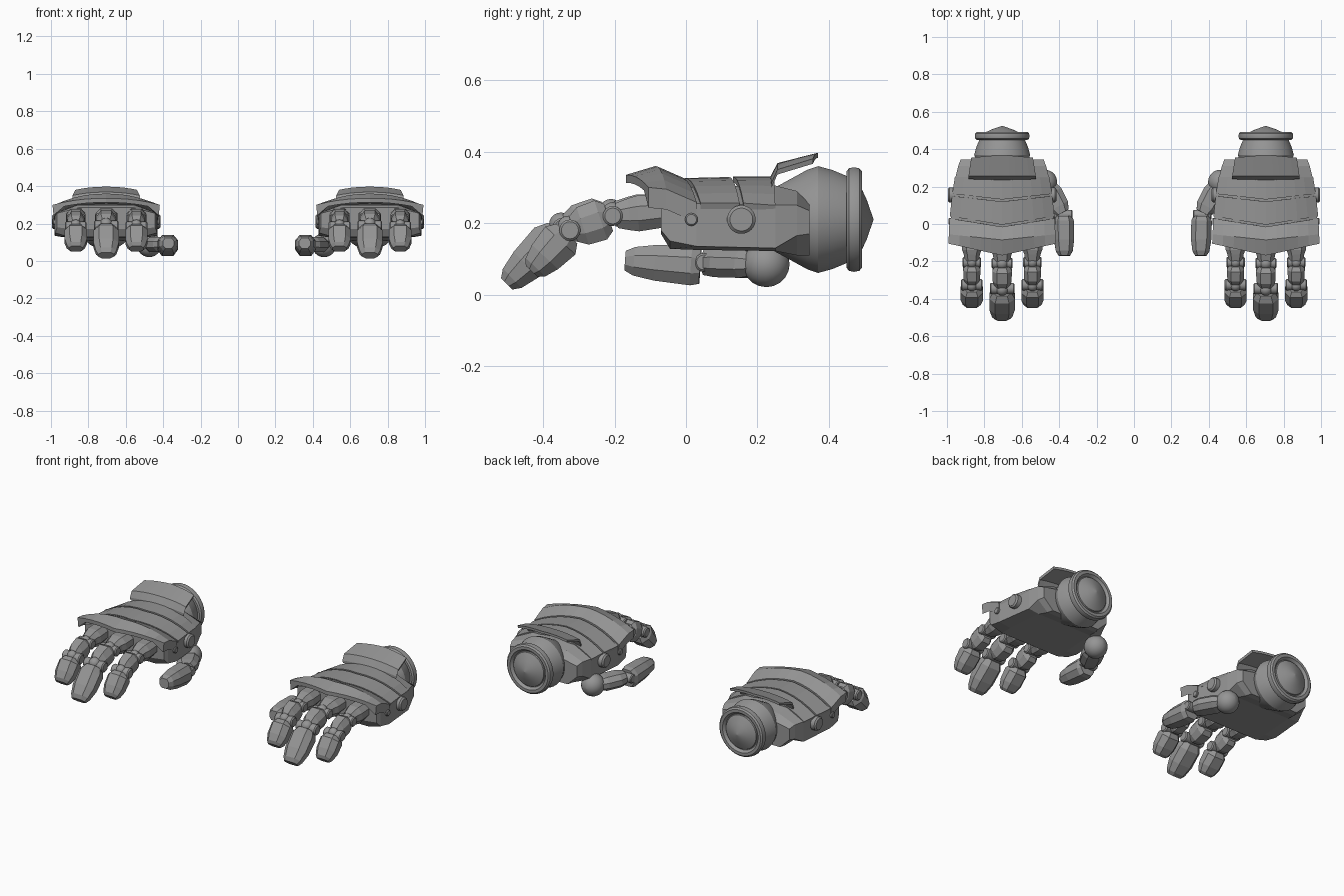
import bpy, bmesh, math
from mathutils import Vector

if "Cube" in bpy.data.objects:
    bpy.data.objects.remove(bpy.data.objects["Cube"], do_unlink=True)

metal = bpy.data.materials.new("grey_metal")
metal.use_nodes = True
GREY = (0.3, 0.3, 0.3, 1)
metal.diffuse_color = GREY
metal.node_tree.nodes["Principled BSDF"].inputs["Base Color"].default_value = GREY
HAND_X = 0.705


def loft(name, loops, smooth=False, shift=0.0):
    """Skin closed loops, cap both ends, and make a left and a mirrored right copy."""
    for side, word in ((1, "left"), (-1, "right")):
        bm = bmesh.new()
        rings = [[bm.verts.new((side * (HAND_X + p[0]) + (-0.015 if side < 0 else 0) * shift, p[1], p[2]))
                  for p in loop] for loop in loops]
        n = len(rings[0])
        for a, b in zip(rings, rings[1:]):
            for i in range(n):
                j = (i + 1) % n
                bm.faces.new((a[i], a[j], b[j], b[i]))
        for r in (rings[0], rings[-1]):
            for i in range(n // 2 - 1):
                bm.faces.new((r[i], r[i + 1], r[n - 2 - i], r[n - 1 - i]))
        bmesh.ops.recalc_face_normals(bm, faces=bm.faces)
        mesh = bpy.data.meshes.new(f"{word}_{name}")
        bm.to_mesh(mesh)
        bm.free()
        mesh.materials.append(metal)
        if smooth:
            for f in mesh.polygons:
                f.use_smooth = True
            mesh.set_sharp_from_angle(angle=math.radians(32))
        bpy.context.collection.objects.link(bpy.data.objects.new(mesh.name, mesh))


def lathe(name, centre, axis, profile, sides=32, shift=0.0):
    """Turn (distance along axis, radius) pairs around an axis."""
    axis = Vector(axis).normalized()
    u = axis.orthogonal().normalized()
    v = axis.cross(u)
    loops = []
    for d, r in profile:
        loops.append([Vector(centre) + axis * d
                      + (u * math.cos(t) + v * math.sin(t)) * r
                      for t in (math.tau * k / sides for k in range(sides))])
    loft(name, loops, True, shift)


def ball(name, centre, r, shift=0.0):
    lathe(name, centre, (0, 1, 0),
          [(-r * math.cos(math.pi * k / 10), max(r * math.sin(math.pi * k / 10), 0.0005))
           for k in range(11)], 20, shift)


def pin(name, centre, r, half, sides=16, shift=0.0):
    e = r * 0.2
    lathe(name, centre, (1, 0, 0),
          [(-half, r - e), (-half + e, r), (half - e, r), (half, r - e)], sides, shift)


def segment(name, a, b, sections, shift=0.0):
    """Chamfered bar from a to b, with (fraction, width, height) sections."""
    a, b = Vector(a), Vector(b)
    d = (b - a).normalized()
    across = d.cross(Vector((0, 0, 1))).normalized()
    up = across.cross(d)
    loops = []
    for t, w, h in sections:
        w, h = w / 2, h / 2
        c, k = w * 0.55, h * 0.4
        pts = [(w, -k), (w, k), (c, h), (-c, h), (-w, k), (-w, -k), (-c, -h), (c, -h)]
        loops.append([a.lerp(b, t) + across * x + up * z for x, z in pts])
    loft(name, loops, False, shift)


def plate(name, rows, thick=0.016, lip=0.0):
    """Arched plate; rows are (y middle, y side, half width, z middle, z side)."""
    loops = []
    us = [k / 5 for k in range(-5, 6)]
    for yc, ys, hw, zc, zs in rows:
        top = [(u * hw, yc + (ys - yc) * abs(u), zc - (zc - zs) * abs(u) ** 2.2) for u in us]
        under = [(x * 0.98, y, z - thick - (lip if abs(x) > hw * 0.99 else 0))
                 for x, y, z in reversed(top)]
        loops.append(top + under)
    loft(name, loops)


# Palm body: (y, half width, top, shoulder, lower side, bottom)
body = []
for y, hw, top, sh, low, bot in ((-0.07, 0.262, 0.285, 0.255, 0.18, 0.17),
                                 (-0.045, 0.272, 0.30, 0.255, 0.15, 0.128),
                                 (0.03, 0.275, 0.302, 0.255, 0.135, 0.125),
                                 (0.25, 0.25, 0.305, 0.25, 0.13, 0.122),
                                 (0.31, 0.235, 0.29, 0.25, 0.165, 0.11),
                                 (0.345, 0.222, 0.255, 0.235, 0.17, 0.11)):
    half = [(hw * 0.72, y, bot), (hw, y, low), (hw, y, sh), (hw * 0.55, y, top)]
    body.append(half + [(-x, q, z) for x, q, z in reversed(half)])
loft("palm_body", body)

# Armour plates across the back of the hand
plate("knuckle_plate", [(-0.168, -0.105, 0.287, 0.335, 0.30),
                        (-0.085, -0.055, 0.285, 0.36, 0.295),
                        (-0.015, 0.03, 0.281, 0.328, 0.258)], 0.022, 0.035)
plate("middle_plate", [(-0.004, 0.041, 0.28, 0.326, 0.256), (0.12, 0.15, 0.268, 0.329, 0.256)])
plate("rear_plate", [(0.131, 0.161, 0.267, 0.33, 0.256), (0.245, 0.25, 0.253, 0.33, 0.25)])
plate("raised_flap", [(0.235, 0.24, 0.18, 0.328, 0.315), (0.256, 0.256, 0.18, 0.368, 0.35),
                      (0.37, 0.355, 0.165, 0.397, 0.38)], 0.014)

# Side pivots
pin("side_disc", (0, 0.155, 0.21), 0.04, 0.29, 28)
pin("side_bolt", (0, 0.015, 0.21), 0.018, 0.286)

# Wrist barrel, rim and end cap
lathe("wrist_barrel", (0, 0, 0.21), (0, 1, 0),
      [(0.24, 0.085), (0.3, 0.118), (0.34, 0.14), (0.37, 0.15), (0.41, 0.139), (0.46, 0.118)], 36)
lathe("wrist_rim", (0, 0, 0.21), (0, 1, 0),
      [(0.449, 0.11), (0.449, 0.135), (0.456, 0.144), (0.47, 0.147), (0.485, 0.144),
       (0.493, 0.135), (0.493, 0.118), (0.478, 0.106)], 36)
lathe("wrist_cap", (0, 0, 0.21), (0, 1, 0),
      [(0.46, 0.108), (0.485, 0.1), (0.505, 0.058), (0.525, 0.0005)], 36)

# Fingers: (name, x, width scale, middle joint, end joint, tip)
for name, x, k, mid, end, tip in (
        ("inner_finger", -0.162, 0.88, (-0.205, 0.22), (-0.325, 0.18), (-0.432, 0.065)),
        ("middle_finger", 0.0, 1.0, (-0.21, 0.225), (-0.345, 0.185), (-0.502, 0.03)),
        ("outer_finger", 0.162, 0.88, (-0.205, 0.22), (-0.325, 0.18), (-0.432, 0.065))):
    root, mid, end, tip = (Vector((x, y, z)) for y, z in ((-0.05, 0.235), mid, end, tip))
    segment(name + "_root", root, mid, [(0, 0.12 * k, 0.09), (0.55, 0.12 * k, 0.1),
                                        (0.7, 0.1 * k, 0.09), (0.93, 0.085 * k, 0.07)])
    ball(name + "_knuckle", mid + Vector((0, 0, 0.01)), 0.033 * k)
    pin(name + "_mid_pin", mid, 0.028, 0.056 * k)
    segment(name + "_link", mid, end, [(0.1, 0.08 * k, 0.08), (0.28, 0.105 * k, 0.115),
                                       (0.7, 0.1 * k, 0.11), (0.92, 0.075 * k, 0.075)])
    pin(name + "_end_pin", end, 0.03, 0.066 * k)
    ball(name + "_end_ball", end + Vector((0, -0.005, 0.012)), 0.033 * k)
    segment(name + "_tip", end, tip, [(0.08, 0.1 * k, 0.08), (0.25, 0.135 * k, 0.115),
                                      (0.65, 0.135 * k, 0.1), (0.9, 0.11 * k, 0.075),
                                      (1, 0.085 * k, 0.045)])

# Thumb: ball socket, lower link, hinge and tip
socket, hinge = Vector((-0.245, 0.225, 0.085)), Vector((-0.34, 0.05, 0.09))
ball("thumb_socket", socket, 0.065, 1)
segment("thumb_link", socket, hinge, [(0.1, 0.09, 0.06), (0.35, 0.12, 0.08),
                                      (0.75, 0.115, 0.08), (0.95, 0.08, 0.07)], 1)
pin("thumb_hinge", hinge, 0.026, 0.05, 16, 1)
segment("thumb_tip", (-0.343, 0.04, 0.08), (-0.348, -0.17, 0.095),
        [(0, 0.09, 0.1), (0.12, 0.11, 0.112), (0.6, 0.108, 0.1),
         (0.88, 0.09, 0.08), (1, 0.06, 0.055)], 1)
